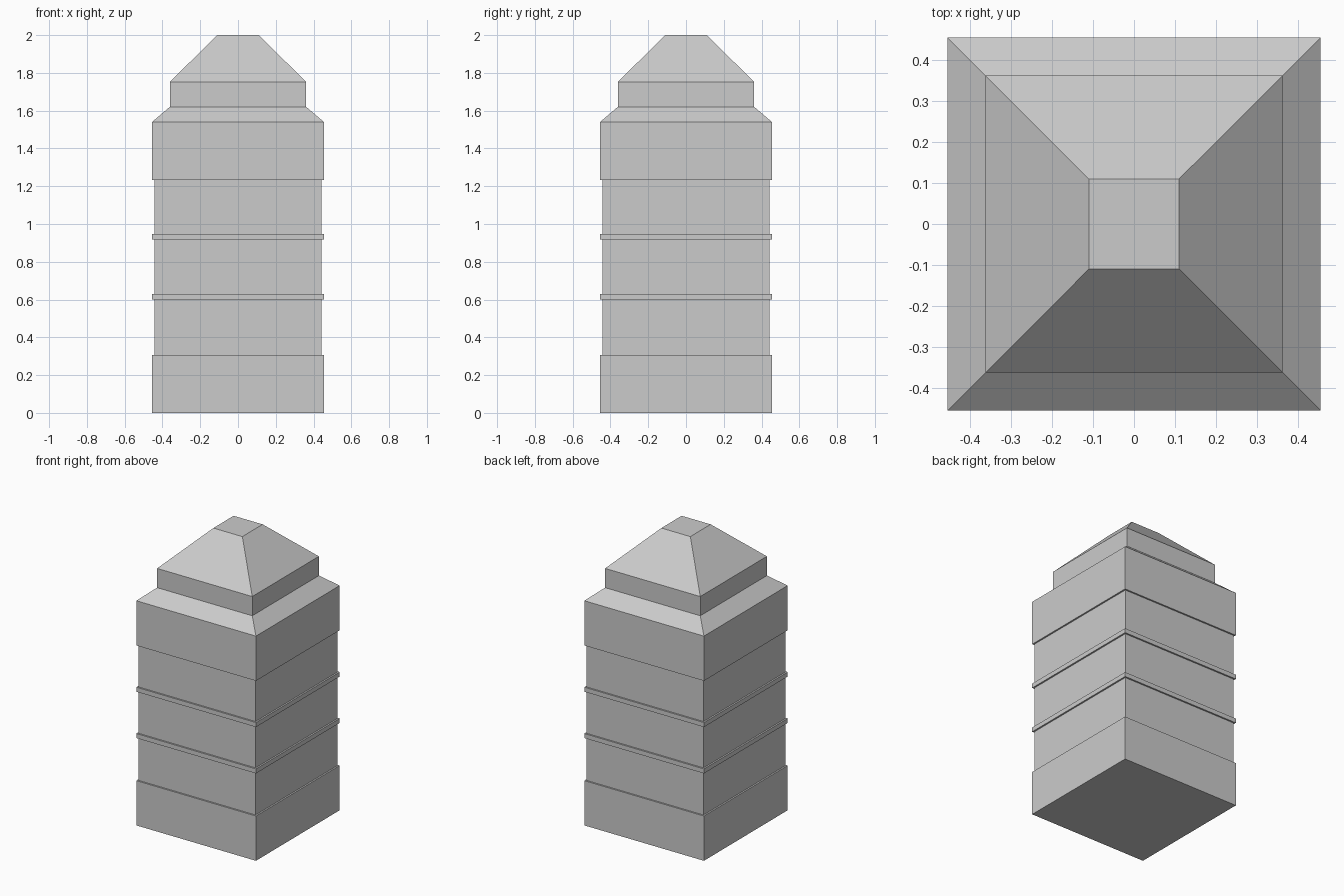
import bpy
import bmesh

if "Cube" in bpy.data.objects:
    bpy.data.objects.remove(bpy.data.objects["Cube"])


def square_tower(name, profile):
    """Stack square rings given as (half width, z) into one closed solid."""
    bm = bmesh.new()
    rings = [[bm.verts.new((sx * h, sy * h, z))
              for sx, sy in ((-1, -1), (1, -1), (1, 1), (-1, 1))]
             for h, z in profile]
    for low, high in zip(rings, rings[1:]):
        for i in range(4):
            j = (i + 1) % 4
            bm.faces.new((low[i], low[j], high[j], high[i]))
    bm.faces.new(rings[0][::-1])
    bm.faces.new(rings[-1])
    mesh = bpy.data.meshes.new(name)
    bm.to_mesh(mesh)
    bm.free()
    obj = bpy.data.objects.new(name, mesh)
    bpy.context.collection.objects.link(obj)
    return obj


OUTER, SHAFT, NECK, TIP = 0.454, 0.443, 0.361, 0.11

# Plinth at the bottom
square_tower("base", [(OUTER, 0), (OUTER, 0.307)])

# Recessed shaft
square_tower("shaft", [(SHAFT, 0.307), (SHAFT, 1.234)])

# Two thin bands around the shaft
for i, z in enumerate((0.599, 0.917)):
    square_tower(f"band_{i + 1}", [(OUTER, z), (OUTER, z + 0.031)])

# Upper block, sloped shoulder, neck and truncated pyramid roof
square_tower("crown", [(OUTER, 1.234), (OUTER, 1.541), (NECK, 1.62),
                       (NECK, 1.752), (TIP, 2.0)])
